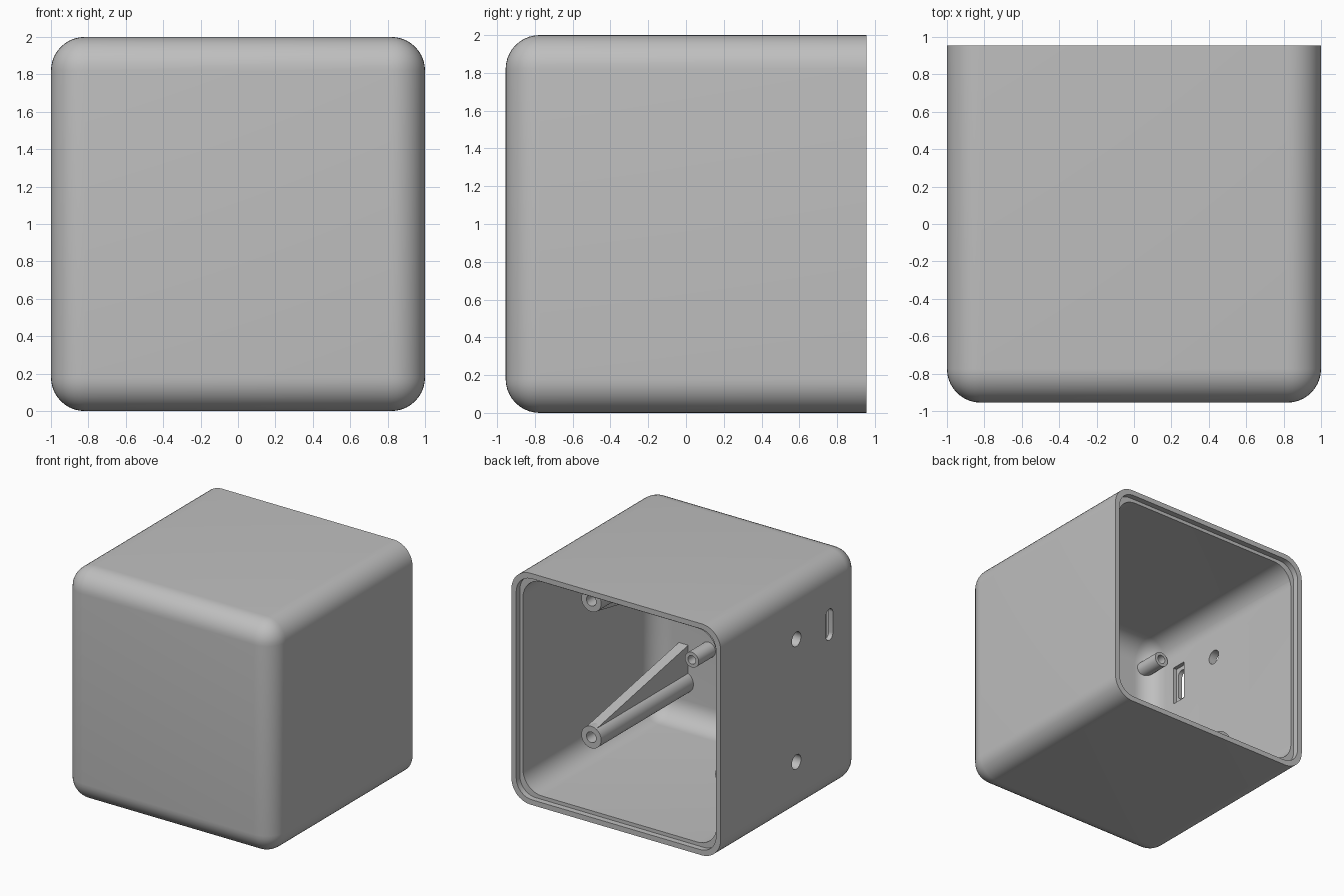
import bpy
import bmesh
from math import radians, pi
from mathutils import Vector, Matrix

if "Cube" in bpy.data.objects:
    bpy.data.objects.remove(bpy.data.objects["Cube"], do_unlink=True)

# Single plain grey
grey = bpy.data.materials.new("grey_plastic")
grey.use_nodes = True
grey.diffuse_color = (0.52, 0.52, 0.52, 1)
grey.node_tree.nodes["Principled BSDF"].inputs["Base Color"].default_value = grey.diffuse_color

BACK = 0.955          # open end
INNER_FRONT = -0.88   # inside of the front wall
WALL = 0.075
ROUND = 0.18


def finish(name, bm):
    bmesh.ops.recalc_face_normals(bm, faces=bm.faces)
    mesh = bpy.data.meshes.new(name)
    bm.to_mesh(mesh)
    bm.free()
    mesh.materials.append(grey)
    obj = bpy.data.objects.new(name, mesh)
    bpy.context.collection.objects.link(obj)
    return obj


def rounded_box(name, lo, hi, radius=0, choose=None):
    """Box between two corners; edges picked by choose(a, b) are rounded."""
    lo, hi = Vector(lo), Vector(hi)
    bm = bmesh.new()
    bmesh.ops.create_cube(bm, size=1)
    for v in bm.verts:
        v.co = (lo + hi) / 2 + v.co * (hi - lo)
    if radius:
        edges = [e for e in bm.edges if choose(e.verts[0].co, e.verts[1].co)]
        bmesh.ops.bevel(bm, geom=edges, offset=radius, segments=10,
                        profile=0.5, affect='EDGES')
    return finish(name, bm)


def not_at_back(a, b):
    return min(a.y, b.y) < 0


def along(axis):
    return lambda a, b: abs((a - b)[axis]) > 0.99 * (a - b).length


def cut(target, cutter):
    mod = target.modifiers.new("cut", 'BOOLEAN')
    mod.operation = 'DIFFERENCE'
    mod.solver = 'EXACT'
    mod.object = cutter
    bpy.context.view_layer.objects.active = target
    bpy.ops.object.modifier_apply(modifier=mod.name)
    bpy.data.objects.remove(cutter, do_unlink=True)


def smooth(obj):
    bpy.ops.object.select_all(action='DESELECT')
    obj.select_set(True)
    bpy.context.view_layer.objects.active = obj
    bpy.ops.object.shade_smooth_by_angle(angle=radians(30))


# Hollow housing, open at the back, with a stepped rim
housing = rounded_box("housing", (-1, -BACK, 0), (1, BACK, 2), ROUND, not_at_back)
w = 1 - WALL
cut(housing, rounded_box("cavity", (-w, INNER_FRONT, WALL), (w, 1.2, 2 - WALL),
                         ROUND, not_at_back))
w = 1 - 0.045
cut(housing, rounded_box("rim_step", (-w, BACK - 0.05, 1 - w), (w, 1.2, 1 + w),
                         ROUND - 0.03, along(1)))

# Two round holes in the right wall
for z in (0.46, 1.52):
    bm = bmesh.new()
    place = Matrix.Translation((-1, -0.08, z)) @ Matrix.Rotation(pi / 2, 4, 'Y')
    bmesh.ops.create_cone(bm, cap_ends=True, segments=32, radius1=0.062,
                          radius2=0.062, depth=0.4, matrix=place)
    cut(housing, finish("wall_hole", bm))

# Connector slot with a rectangular recess on the inside
SLOT_Y, SLOT_Z = -0.53, 1.475
cut(housing, rounded_box("recess", (-0.96, SLOT_Y - 0.07, SLOT_Z - 0.17),
                         (-0.8, SLOT_Y + 0.07, SLOT_Z + 0.17)))
cut(housing, rounded_box("slot", (-1.2, SLOT_Y - 0.047, SLOT_Z - 0.135),
                         (-0.8, SLOT_Y + 0.047, SLOT_Z + 0.135), 0.046, along(0)))
smooth(housing)


def post(name, x, z, end, outer, bore, depth):
    """Round post from the front wall with a blind bore in its free end."""
    base = INNER_FRONT - 0.03
    profile = [(0, end - depth), (bore, end - depth), (bore, end),
               (outer, end), (outer, base), (0, base)]
    bm = bmesh.new()
    verts = [bm.verts.new((x + r, y, z)) for r, y in profile]
    edges = [bm.edges.new(pair) for pair in zip(verts, verts[1:])]
    bmesh.ops.spin(bm, geom=verts + edges, cent=(x, 0, z), axis=(0, 1, 0),
                   angle=2 * pi, steps=32)
    bmesh.ops.remove_doubles(bm, verts=bm.verts, dist=1e-4)
    smooth(finish(name, bm))


def web(name, x, z, toward):
    """Tapered rib on a long post, deepest at the front wall."""
    outline = [(0.36, 0.06), (0.36, 0.085), (INNER_FRONT - 0.02, 0.33),
               (INNER_FRONT - 0.02, 0.06)]
    bm = bmesh.new()
    face = bm.faces.new([bm.verts.new((x - 0.045, y, z + toward * h)) for y, h in outline])
    side = bmesh.ops.extrude_face_region(bm, geom=[face])["geom"]
    bmesh.ops.translate(bm, vec=(0.09, 0, 0),
                        verts=[g for g in side if isinstance(g, bmesh.types.BMVert)])
    finish(name, bm)


# Long cover posts with ribs facing the middle
for label, x, side in (("upper_left", 0.64, 1), ("lower_left", 0.64, -1),
                       ("lower_right", -0.64, -1)):
    z = 1 + side * 0.59
    post(label + "_cover_post", x, z, 0.38, 0.095, 0.046, 0.4)
    web(label + "_rib", x, z, -side)

# Short circuit board standoffs
for x in (-0.84, 0.40):
    for z in (0.75, 1.72):
        label = ("upper" if z > 1 else "lower") + ("_left" if x > 0 else "_right")
        post(label + "_standoff", x, z, -0.65, 0.066, 0.037, 0.18)
